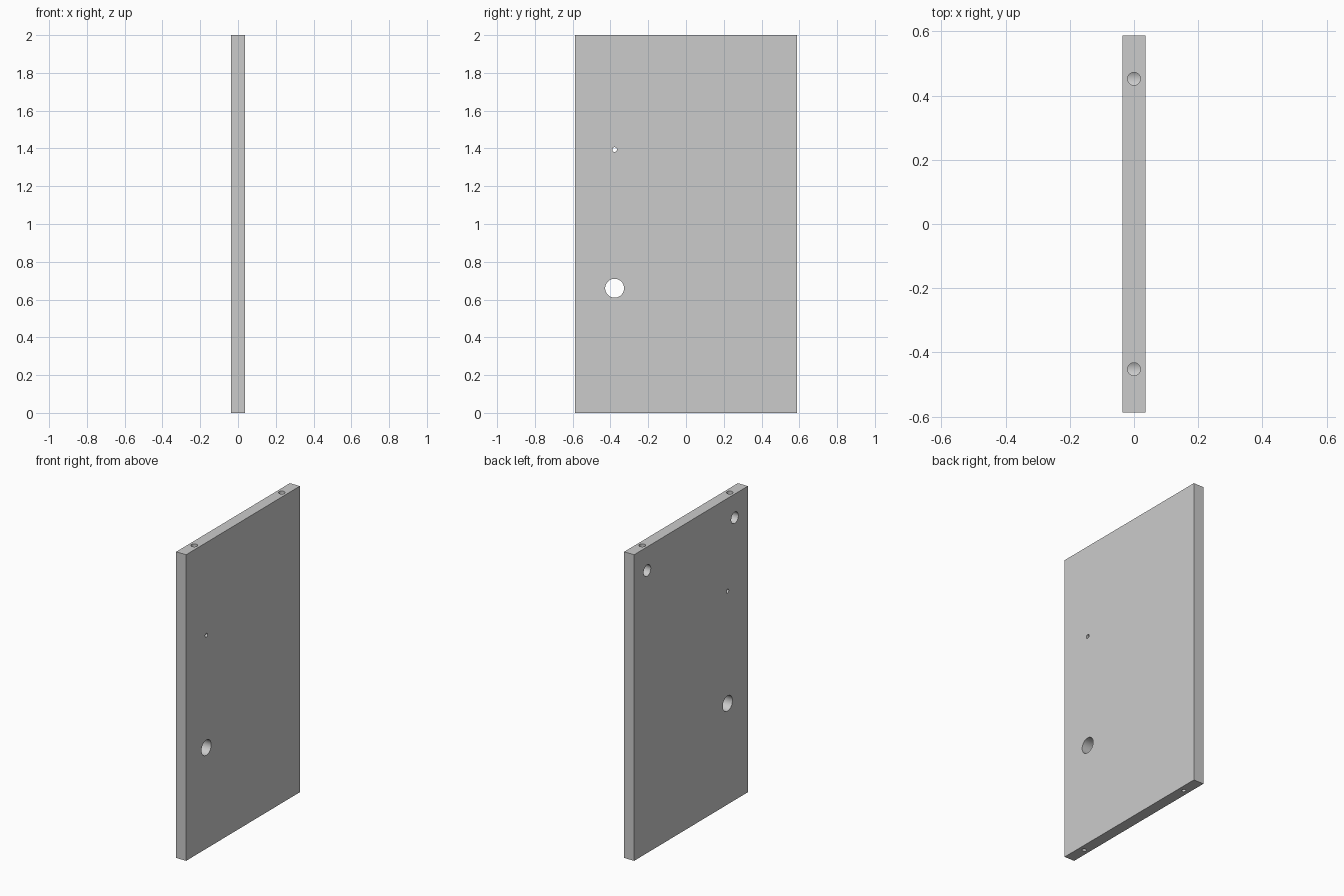
import bpy
from math import pi, radians

if "Cube" in bpy.data.objects:
    bpy.data.objects.remove(bpy.data.objects["Cube"])

T, W, H = 0.072, 1.174, 2.0      # panel thickness, width, height
HOLE_Y = 0.452                   # fitting holes, mirrored about y = 0

# Panel board
bpy.ops.mesh.primitive_cube_add(size=1, location=(0, 0, H / 2))
panel = bpy.context.object
panel.name = "side_panel"
panel.scale = (T, W, H)
bpy.ops.object.transform_apply(location=True, rotation=False, scale=True)


def drill(axis, radius, start, end, a, b):
    """Drill a round hole along x (a=y, b=z) or z (a=x, b=y)."""
    mid = (start + end) / 2
    loc = (mid, a, b) if axis == 'X' else (a, b, mid)
    rot = (0, pi / 2, 0) if axis == 'X' else (0, 0, 0)
    bpy.ops.mesh.primitive_cylinder_add(vertices=48, radius=radius,
                                        depth=end - start, location=loc, rotation=rot)
    cutter = bpy.context.object
    cutter.hide_render = True
    mod = panel.modifiers.new("hole", 'BOOLEAN')
    mod.operation = 'DIFFERENCE'
    mod.solver = 'EXACT'
    mod.object = cutter
    bpy.context.view_layer.objects.active = panel
    bpy.ops.object.modifier_apply(modifier=mod.name)
    bpy.data.objects.remove(cutter, do_unlink=True)


# Through holes: large opening and small screw hole
drill('X', 0.05, -0.1, 0.1, -0.378, 0.66)
drill('X', 0.0125, -0.1, 0.1, -0.378, 1.394)

for y in (-HOLE_Y, HOLE_Y):
    # Blind cam pocket on the left face
    drill('X', 0.037, -0.1, 0.025, y, 1.845)
    # Bolt hole from the top edge into the cam pocket
    drill('Z', 0.02, 1.845, 2.1, 0, y)
    # Pilot hole in the bottom edge
    drill('Z', 0.0125, -0.1, 0.2, 0, y)

# Smooth hole walls, crisp edges
bpy.ops.object.select_all(action='DESELECT')
panel.select_set(True)
bpy.context.view_layer.objects.active = panel
bpy.ops.object.shade_smooth_by_angle(angle=radians(30))
